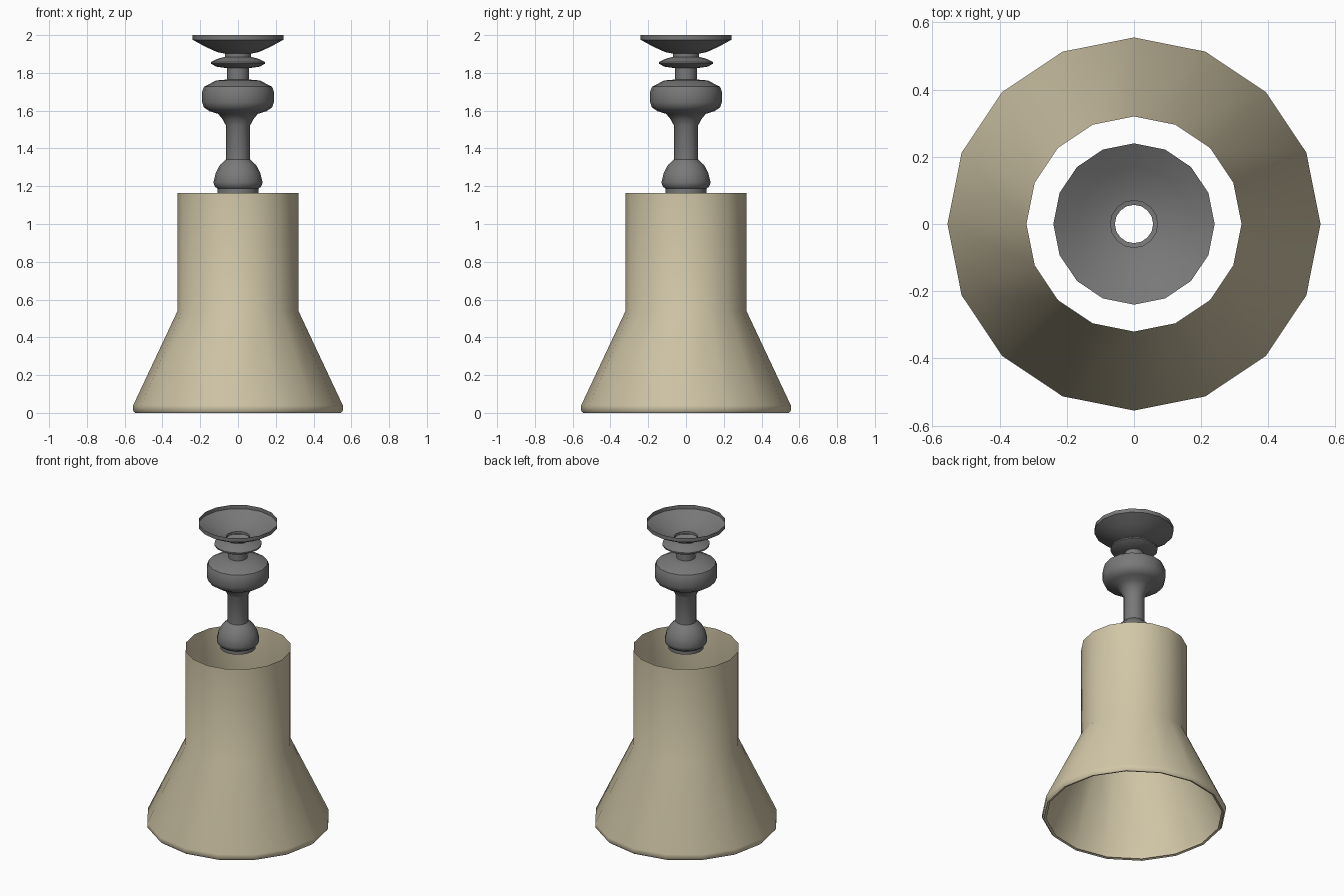
import bpy, bmesh, math

if "Cube" in bpy.data.objects:
    bpy.data.objects.remove(bpy.data.objects["Cube"])

SIDES = 16


def material(name, colour):
    m = bpy.data.materials.new(name)
    m.diffuse_color = (*colour, 1.0)
    m.use_nodes = True
    m.node_tree.nodes["Principled BSDF"].inputs["Base Color"].default_value = m.diffuse_color
    return m


def lathe(name, profile, mat, angle):
    """Revolve an open (radius, z) profile, listed bottom to top, around z."""
    bm = bmesh.new()
    rings = [[bm.verts.new((r * math.cos(2 * math.pi * i / SIDES),
                            r * math.sin(2 * math.pi * i / SIDES), z))
              for i in range(SIDES)] for r, z in profile]
    for low, high in zip(rings, rings[1:]):
        for i in range(SIDES):
            j = (i + 1) % SIDES
            bm.faces.new((low[i], low[j], high[j], high[i]))
    mesh = bpy.data.meshes.new(name)
    bm.to_mesh(mesh)
    bm.free()
    mesh.materials.append(mat)
    ob = bpy.data.objects.new(name, mesh)
    bpy.context.collection.objects.link(ob)
    bpy.ops.object.select_all(action='DESELECT')
    ob.select_set(True)
    bpy.context.view_layer.objects.active = ob
    bpy.ops.object.shade_smooth_by_angle(angle=math.radians(angle))
    return ob


beige = material("beige_shade", (0.64, 0.57, 0.39))
grey = material("dark_grey_metal", (0.19, 0.19, 0.19))

# Flared shade: thin sheet with a small inward lip at the bottom
lathe("shade", [(0.53, 0.005), (0.545, 0.0), (0.555, 0.012), (0.555, 0.04),
                (0.32, 0.54), (0.32, 1.165)], beige, 40)

# Turned hollow stem: collar, dome, tube, drum, neck, disc and open bowl
lathe("stem", [
    (0.108, 1.165), (0.108, 1.187), (0.122, 1.197), (0.13, 1.22),
    (0.118, 1.27), (0.096, 1.312), (0.063, 1.342),
    (0.063, 1.52), (0.082, 1.555), (0.105, 1.583),
    (0.15, 1.597), (0.18, 1.617), (0.19, 1.645), (0.19, 1.70), (0.18, 1.727),
    (0.115, 1.76), (0.057, 1.765),
    (0.057, 1.825), (0.115, 1.833), (0.143, 1.849), (0.143, 1.858),
    (0.11, 1.874), (0.07, 1.885),
    (0.07, 1.902), (0.11, 1.91), (0.17, 1.937), (0.24, 1.975), (0.24, 2.0),
], grey, 40)
